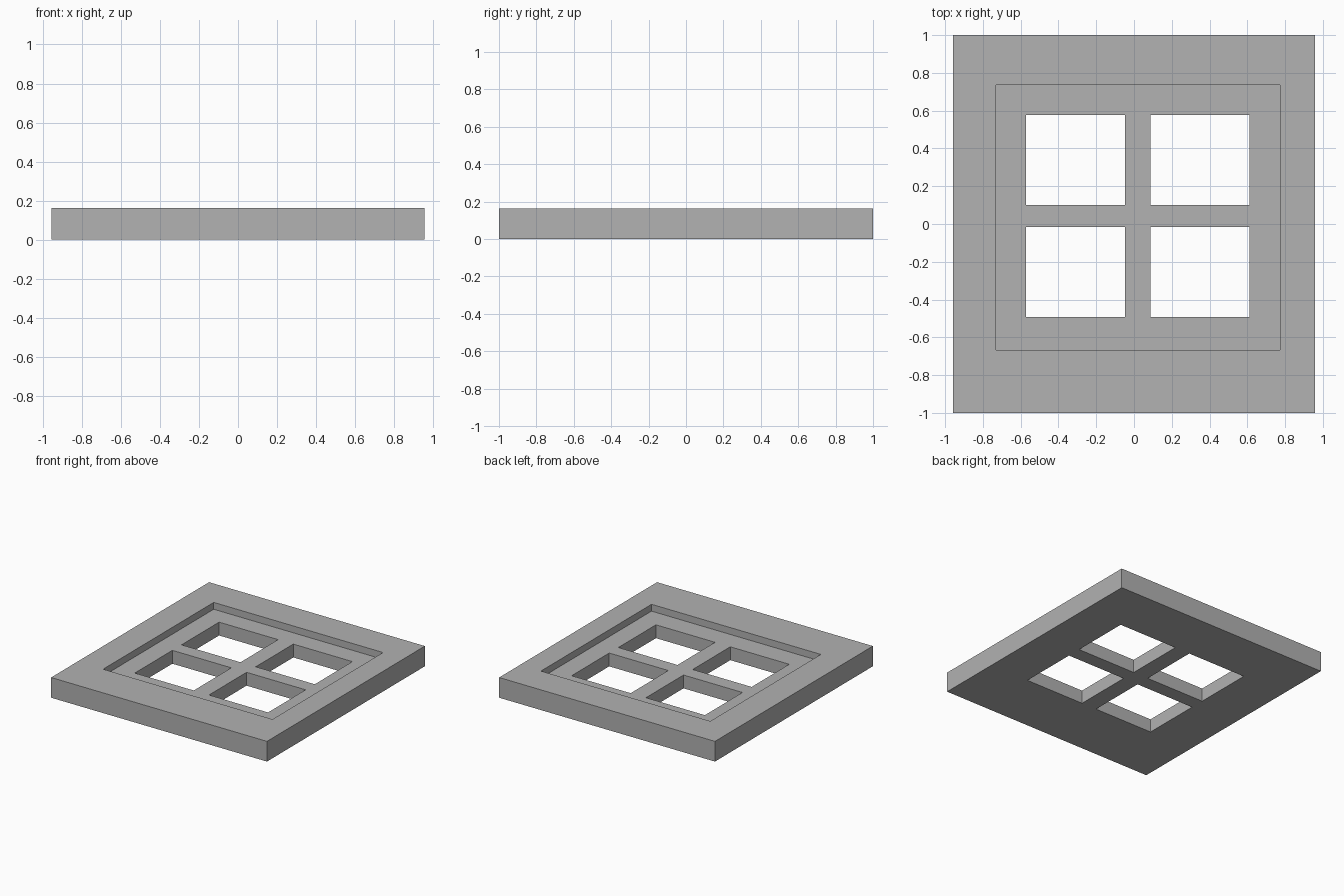
import bpy

# Remove the default cube
cube = bpy.data.objects.get("Cube")
if cube:
    bpy.data.objects.remove(cube, do_unlink=True)

HEIGHT = 0.162
RECESS_FLOOR = 0.107

grey = bpy.data.materials.new("plain_grey")
grey.use_nodes = True
colour = (0.445, 0.445, 0.445, 1)
grey.diffuse_color = colour
grey.node_tree.nodes["Principled BSDF"].inputs["Base Color"].default_value = colour


def box(name, x, y, z):
    """Box spanning the (min, max) range on each axis."""
    spans = (x, y, z)
    bpy.ops.mesh.primitive_cube_add(size=1, location=[(a + b) / 2 for a, b in spans])
    obj = bpy.context.object
    obj.name = name
    obj.scale = [b - a for a, b in spans]
    bpy.ops.object.transform_apply(location=True, rotation=True, scale=True)
    obj.data.materials.append(grey)
    return obj


def cut(target, cutter):
    """Subtract the cutter from the target and discard it."""
    cutter.hide_render = True
    mod = target.modifiers.new("cut", "BOOLEAN")
    mod.operation = "DIFFERENCE"
    mod.solver = "EXACT"
    mod.object = cutter
    bpy.context.view_layer.objects.active = target
    bpy.ops.object.modifier_apply(modifier=mod.name)
    bpy.data.objects.remove(cutter, do_unlink=True)


# Solid slab
panel = box("window_panel", (-0.957, 0.957), (-1, 1), (0, HEIGHT))

# Shallow recess in the top, slightly off centre
cut(panel, box("recess_cutter", (-0.73, 0.772), (-0.666, 0.735), (RECESS_FLOOR, HEIGHT + 0.1)))

# Four through openings leaving a cross of bars
for x in ((-0.571, -0.048), (0.087, 0.611)):
    for y in ((-0.492, -0.016), (0.10, 0.576)):
        cut(panel, box("opening_cutter", x, y, (-0.1, HEIGHT + 0.1)))
